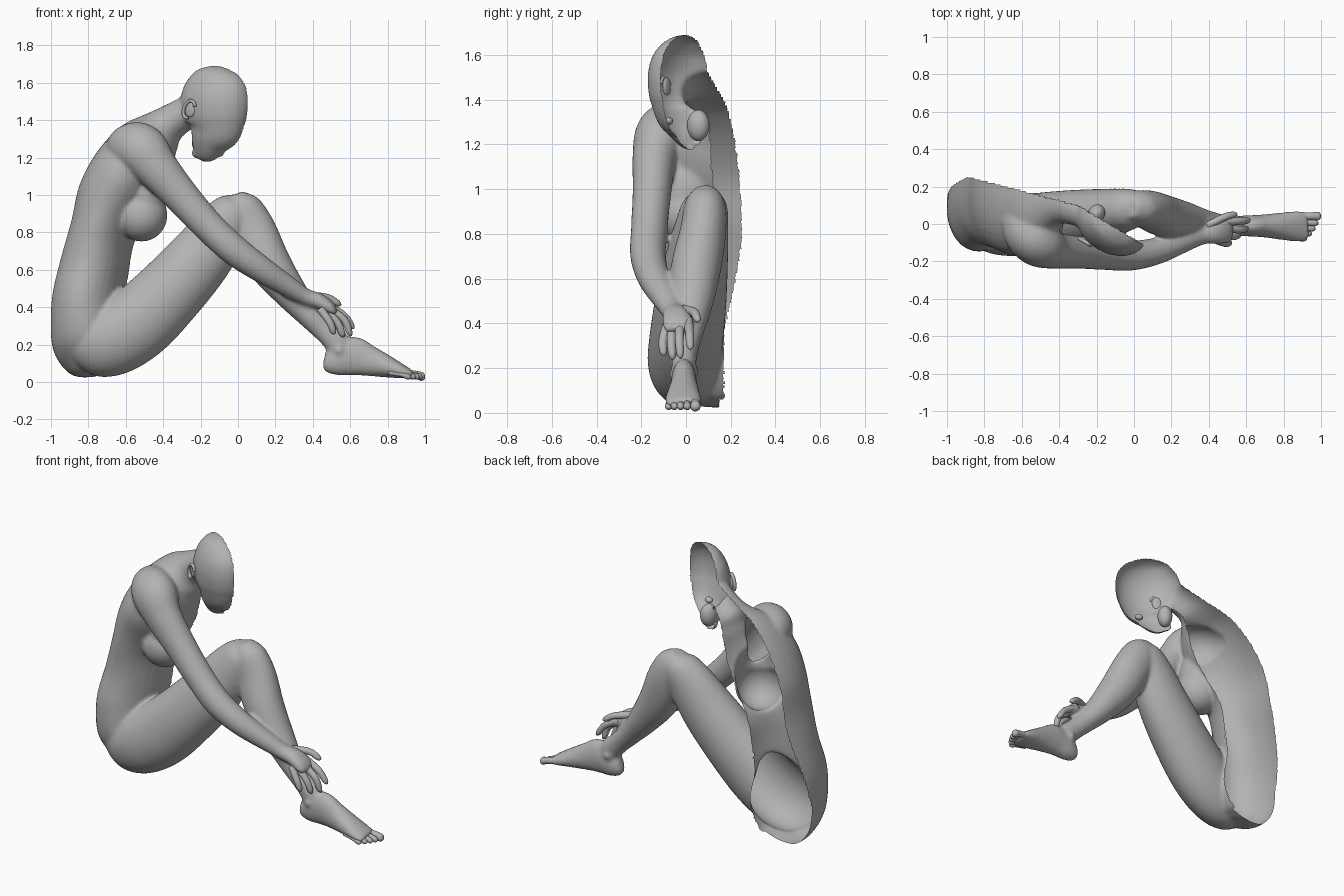
import bpy, bmesh, math
from mathutils import Vector, Matrix

cube = bpy.data.objects.get("Cube")
if cube:
    bpy.data.objects.remove(cube, do_unlink=True)

clay = bpy.data.materials.new("clay_grey")
clay.use_nodes = True
clay.diffuse_color = (0.45, 0.45, 0.45, 1)
clay.node_tree.nodes["Principled BSDF"].inputs["Base Color"].default_value = (0.45, 0.45, 0.45, 1)


def catmull(p, steps):
    """Smooth list of tuples through the control rings."""
    out = []
    for i in range(len(p) - 1):
        a, b, c, d = (Vector(p[max(i - 1, 0)]), Vector(p[i]), Vector(p[i + 1]),
                      Vector(p[min(i + 2, len(p) - 1)]))
        for k in range(steps):
            t = k / steps
            out.append(0.5 * (2 * b + (c - a) * t + (2 * a - 5 * b + 4 * c - d) * t * t
                              + (3 * b - a - 3 * c + d) * t ** 3))
    return out + [Vector(p[-1])]


def loft(bm, rings, side=(0, 1, 0), steps=5, seg=32):
    """Closed tube; a ring is x, y, z, depth radius, radius along the side axis."""
    pts = catmull(rings, steps)
    w = Vector(side).normalized()
    loops = []
    for i, p in enumerate(pts):
        t = Vector(pts[min(i + 1, len(pts) - 1)][:3]) - Vector(pts[max(i - 1, 0)][:3])
        n = w.cross(t).normalized()
        s = t.cross(n).normalized()
        c = Vector(p[:3])
        loops.append([bm.verts.new(c + n * p[3] * math.cos(a) + s * p[4] * math.sin(a))
                      for a in (2 * math.pi * k / seg for k in range(seg))])
    for a, b in zip(loops, loops[1:]):
        for k in range(seg):
            j = (k + 1) % seg
            bm.faces.new((a[k], a[j], b[j], b[k]))
    bm.faces.new(loops[0][::-1])
    bm.faces.new(loops[-1])


def ball(bm, centre, radii, turn=0.0, tilt=0.0):
    m = (Matrix.Translation(centre) @ Matrix.Rotation(turn, 4, 'Z') @ Matrix.Rotation(tilt, 4, 'Y')
         @ Matrix.Diagonal((*radii, 1)))
    bmesh.ops.create_uvsphere(bm, u_segments=28, v_segments=18, radius=1, matrix=m)


def finish(bm, name):
    bmesh.ops.recalc_face_normals(bm, faces=bm.faces)
    me = bpy.data.meshes.new(name)
    bm.to_mesh(me)
    bm.free()
    me.materials.append(clay)
    ob = bpy.data.objects.new(name, me)
    bpy.context.collection.objects.link(ob)
    for f in me.polygons:
        f.use_smooth = True
    return ob


def head_y(x):
    return -0.08 - 0.6 * x


HEAD_SIDE, TURN = (0.515, 0.857, 0), -0.54
body = bmesh.new()

# Torso and neck
loft(body, [(-.765, .09, .035, .06, .07), (-.77, .095, .07, .14, .15), (-.785, .12, .2, .205, .26),
            (-.80, .145, .42, .192, .295), (-.765, .16, .62, .182, .28), (-.72, .18, .80, .175, .31),
            (-.655, .19, .97, .205, .34), (-.57, .175, 1.12, .21, .35), (-.498, .155, 1.238, .185, .31),
            (-.43, .14, 1.318, .142, .22), (-.36, .115, 1.385, .1, .12), (-.24, .06, 1.46, .085, .09)],
     side=(.2, .98, 0))

# Head, with profile rings from crown to chin
head = [(-.125, 1.69, .02, .02), (-.125, 1.675, .07, .06), (-.125, 1.65, .11, .09),
        (-.123, 1.6, .15, .122), (-.12, 1.54, .17, .142), (-.12, 1.48, .174, .147),
        (-.12, 1.41, .165, .14), (-.125, 1.35, .14, .12), (-.152, 1.29, .095, .1),
        (-.18, 1.24, .072, .07), (-.21, 1.205, .035, .035)]
loft(body, [(x, head_y(x), z, r / .857, q) for x, z, r, q in head], HEAD_SIDE)

# Nose, lips and chin
loft(body, [(x, head_y(x), z, r, q) for x, z, r, q in
            [(-.06, 1.32, .018, .014), (-.08, 1.26, .02, .018), (-.095, 1.222, .022, .024),
             (-.12, 1.225, .012, .014)]], HEAD_SIDE)
ball(body, (-.16, head_y(-.16), 1.238), (.024, .035, .016), TURN)
ball(body, (-.215, head_y(-.215), 1.222), (.035, .04, .028), TURN)

# Chest
ball(body, (-.515, .0, .89), (.138, .135, .14), tilt=.25)
ball(body, (-.495, .01, 1.0), (.105, .13, .19), tilt=-.1)

# Thigh, shin and foot
loft(body, [(-.92, .05, .25, .05, .05), (-.86, .02, .24, .115, .1), (-.78, -.002, .225, .18, .145),
            (-.68, -.008, .23, .2, .163),
            (-.53, 0, .32, .2, .165), (-.36, .02, .485, .187, .16), (-.2, .045, .665, .172, .143),
            (-.08, .07, .83, .145, .12), (-.01, .085, .925, .11, .1), (.02, .085, .97, .06, .06)])
loft(body, [(-.02, .085, 1.0, .05, .05), (.01, .085, .935, .108, .09), (.075, .077, .815, .125, .103),
            (.155, .045, .65, .12, .112), (.27, .025, .49, .093, .095), (.38, .005, .36, .07, .072),
            (.47, -.005, .27, .064, .057), (.535, -.01, .2, .07, .054), (.56, -.01, .1, .07, .045)])
loft(body, [(.455, -.01, .1, .02, .02), (.475, -.01, .1, .055, .04), (.53, -.01, .115, .085, .052),
            (.61, -.01, .138, .106, .056), (.7, -.01, .113, .084, .062), (.8, -.012, .081, .059, .075),
            (.88, -.012, .055, .037, .083), (.93, -.01, .04, .022, .074)])
ball(body, (.54, -.06, .17), (.026, .016, .026))
ball(body, (.53, .04, .18), (.026, .016, .026))

# Arm and back of the hand
loft(body, [(-.62, .06, 1.25, .09, .1), (-.57, -.04, 1.255, .13, .13), (-.51, -.105, 1.235, .14, .125),
            (-.43, -.14, 1.14, .115, .1), (-.3, -.152, .99, .095, .087), (-.15, -.164, .825, .085, .082),
            (-.02, -.17, .705, .082, .08), (.12, -.145, .605, .072, .072), (.26, -.095, .515, .058, .06),
            (.36, -.06, .455, .046, .052), (.43, -.042, .432, .044, .066), (.49, -.035, .395, .035, .072),
            (.52, -.035, .365, .018, .06)])

# Fuse the limbs into one skin
raw = finish(body, "raw_body")
fuse = raw.modifiers.new("fuse", 'REMESH')
fuse.mode, fuse.voxel_size = 'VOXEL', 0.009
soft = raw.modifiers.new("soften", 'SMOOTH')
soft.factor, soft.iterations = 0.5, 18
skin = bpy.data.meshes.new_from_object(raw.evaluated_get(bpy.context.evaluated_depsgraph_get()))
bpy.data.objects.remove(raw, do_unlink=True)


def cut_limit(x, z):
    """Furthest y that is kept: an open midline on trunk and head, a whole leg."""
    if x > -.66 and z < min(1.1, .39 + (x + .7) * 1.3):
        return .17 if x < -.5 else 9
    upper = min(head_y(x), .125 - .26 * (x + .4))
    t = min(max((z - .3) / .5, 0), 1)
    return .15 + (upper - .15) * t


bm = bmesh.new()
bm.from_mesh(skin)
bpy.data.meshes.remove(skin)
gone = [f for f in bm.faces
        if f.calc_center_median().y > cut_limit(f.calc_center_median().x, f.calc_center_median().z)]
bmesh.ops.delete(bm, geom=gone, context='FACES')
finish(bm, "body_shell")

# Fingers and thumb
fingers = [[(.465, .01, .415), (.56, .015, .36), (.62, .02, .285)],
           [(.465, -.025, .405), (.565, -.03, .335), (.605, -.025, .245)],
           [(.455, -.06, .395), (.53, -.066, .32), (.565, -.06, .24)],
           [(.44, -.085, .39), (.49, -.103, .32), (.515, -.1, .255)],
           [(.39, -.01, .46), (.48, .035, .45), (.55, .055, .41)]]
bm = bmesh.new()
for a, b, c in fingers:
    loft(bm, [(*a, .022, .022), (*b, .02, .02), (*Vector(b).lerp(Vector(c), .75), .017, .017),
              (*c, .005, .005)], seg=14)
finish(bm, "fingers")

# Toes, big toe on the inner side
bm = bmesh.new()
for y, tip, r in [(.042, 1.0, .023), (.005, .985, .017), (-.024, .97, .016),
                  (-.052, .95, .016), (-.077, .925, .016)]:
    loft(bm, [(tip - .12, y * .9, .05, r * .8, r * .9), (tip - .05, y, .04, r * .85, r * .9),
              (tip - .015, y, .028, r, r), (tip, y, .025, r * .35, r * .4)], seg=14)
finish(bm, "toes")

# Ear: rim and bowl
bm = bmesh.new()
ear = Vector((-.255, -.085, 1.457))
along, up = Vector((.857, -.515, 0)), Vector((0, 0, 1))
rim = [ear + along * (.034 * math.cos(a) + .012 * math.sin(a)) + up * .046 * math.sin(a)
       - Vector(HEAD_SIDE) * .012 for a in (math.radians(20 + 32 * k) for k in range(9))]
loft(bm, [(*p, .009, .011) for p in rim], HEAD_SIDE, seg=10)
ball(bm, ear, (.032, .012, .042), TURN, .2)
finish(bm, "ear")

# Eyelid and mouth lining
bm = bmesh.new()
ball(bm, (-.107, -.08, 1.305), (.026, .022, .018), TURN)
finish(bm, "eyelid")
bm = bmesh.new()
ball(bm, (-.2, .055, 1.285), (.045, .052, .07), TURN)
finish(bm, "mouth_lining")
